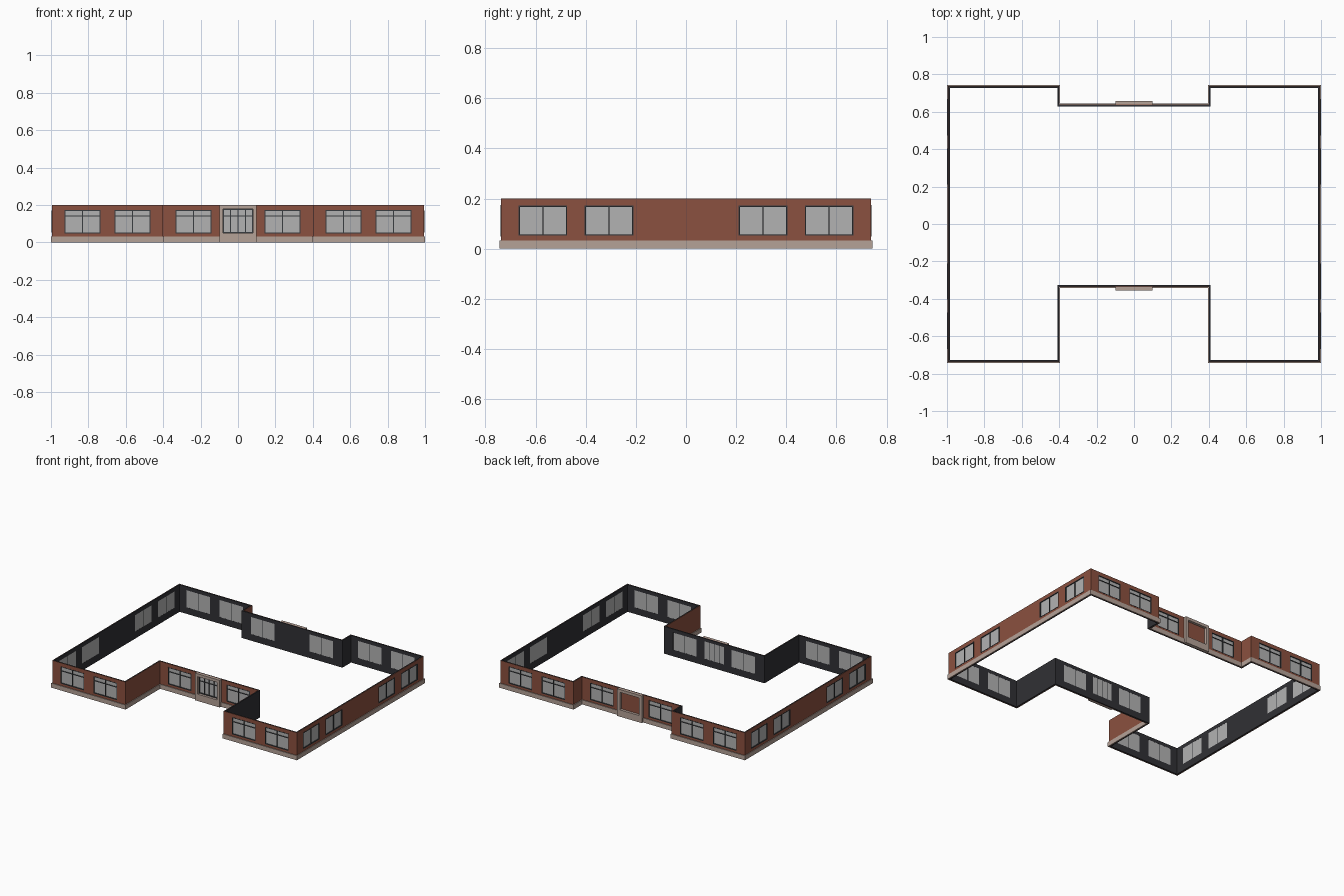
import bpy, bmesh
from mathutils import Vector

if "Cube" in bpy.data.objects:
    bpy.data.objects.remove(bpy.data.objects["Cube"])

H, T, SKIN, PLINTH = 0.2, 0.010, 0.002, 0.005
COLORS = {
    "brick_walls": (0.26, 0.082, 0.05, 1),
    "inner_walls": (0.03, 0.03, 0.035, 1),
    "stone_plinth": (0.46, 0.36, 0.31, 1),
    "door_surrounds": (0.46, 0.36, 0.31, 1),
    "window_frames": (0.04, 0.045, 0.05, 1),
    "window_glass": (0.45, 0.45, 0.45, 1),
}
parts = {name: bmesh.new() for name in COLORS}


class Wall:
    """One straight wall: u runs along it, d goes inward from the face."""

    def __init__(self, a, b, k0, k1):
        self.a = Vector(a)
        self.dir = (Vector(b) - self.a).normalized()
        self.len = (Vector(b) - self.a).length
        self.inward = Vector((-self.dir.y, self.dir.x))
        self.k0, self.k1 = k0, k1

    def point(self, u, d, z):
        # mitre the ends so neighbouring walls meet cleanly
        if u <= 1e-6:
            u = self.k0 * d
        elif u >= self.len - 1e-6:
            u = self.len - self.k1 * d
        p = self.a + self.dir * u + self.inward * d
        return (p.x, p.y, z)

    def box(self, part, u0, u1, d0, d1, z0, z1):
        bm = parts[part]
        v = [bm.verts.new(self.point(u, d, z))
             for z in (z0, z1)
             for u, d in ((u0, d0), (u1, d0), (u1, d1), (u0, d1))]
        for f in ((3, 2, 1, 0), (4, 5, 6, 7), (0, 1, 5, 4),
                  (1, 2, 6, 5), (2, 3, 7, 6), (3, 0, 4, 7)):
            bm.faces.new([v[i] for i in f])

    def layer(self, part, d0, d1, holes):
        # wall skin split around its openings
        u = 0
        for h0, h1, z0, z1 in holes:
            self.box(part, u, h0, d0, d1, 0, H)
            self.box(part, h0, h1, d0, d1, 0, z0)
            self.box(part, h0, h1, d0, d1, z1, H)
            u = h1
        self.box(part, u, self.len, d0, d1, 0, H)

    def border(self, part, u0, u1, z0, z1, w, d0, d1, bottom=None):
        b = w if bottom is None else bottom
        self.box(part, u0, u0 + w, d0, d1, z0, z1)
        self.box(part, u1 - w, u1, d0, d1, z0, z1)
        self.box(part, u0 + w, u1 - w, d0, d1, z0, z0 + b)
        self.box(part, u0 + w, u1 - w, d0, d1, z1 - w, z1)

    def window(self, hole, mullions, transom):
        u0, u1, z0, z1 = hole
        self.box("window_glass", u0, u1, 0.005, T - 0.0005, z0, z1)
        self.border("window_frames", u0, u1, z0, z1, 0.005, -0.001, 0.006)
        for f in mullions:
            c = u0 + (u1 - u0) * f
            self.box("window_frames", c - .002, c + .002, -0.001, T, z0, z1)
        if transom:
            self.box("window_frames", u0, u1, -0.0005, 0.006, 0.139, 0.143)


# Footprint, counter-clockwise, with openings placed along each wall
X, Y, C, F, B = 0.995, 0.738, 0.4, 0.337, 0.638
outline = [(-X, -Y), (-C, -Y), (-C, -F), (C, -F), (C, -Y), (X, -Y),
           (X, Y), (C, Y), (C, B), (-C, B), (-C, Y), (-X, Y)]
wing, middle, side = (0.564, 0.832), (-0.238, 0.238), (-0.571, -0.307, 0.307, 0.571)
n = len(outline)


def turn(i):
    p, q, r = (Vector(outline[(i + j) % n]) for j in (-1, 0, 1))
    return 1 if (q - p).cross(r - q) > 0 else -1


for i in range(n):
    a, b = outline[i], outline[(i + 1) % n]
    wall = Wall(a, b, turn(i), turn((i + 1) % n))
    along_x = a[1] == b[1]
    is_middle = along_x and abs(a[0]) == C and abs(b[0]) == C
    front_door = is_middle and a[1] < 0
    holes = []
    if is_middle:
        holes = [(c + C - .095, c + C + .095, .048, .174) for c in middle]
    elif along_x:
        s = 1 if a[0] + b[0] > 0 else -1
        holes = [(abs(s * c - a[0]) - .096, abs(s * c - a[0]) + .096, .048, .174)
                 for c in wing]
    elif abs(a[0]) == X:
        holes = [(c + Y - .097, c + Y + .097, .052, .172) for c in side]
    for h in holes:
        wall.window(h, (0.5,), along_x)
    if front_door:
        door = (C - .08, C + .08, .05, .178)
        wall.window(door, (0.25, 0.5, 0.75), True)
        holes.append(door)
    holes.sort()
    wall.layer("brick_walls", 0, SKIN, holes)
    wall.layer("inner_walls", SKIN, T, holes)
    wall.box("stone_plinth", 0, wall.len, -PLINTH, 0, 0, 0.033)
    # projecting stone surround; the back one frames a bricked-up doorway
    if is_middle:
        wall.border("door_surrounds", C - .1, C + .1, 0, H, .021, -0.019, 0, 0.05)

# Turn the collected parts into objects
for name, bm in parts.items():
    bmesh.ops.recalc_face_normals(bm, faces=bm.faces)
    mesh = bpy.data.meshes.new(name)
    bm.to_mesh(mesh)
    bm.free()
    mat = bpy.data.materials.new(name)
    mat.diffuse_color = COLORS[name]
    mat.use_nodes = True
    mat.node_tree.nodes["Principled BSDF"].inputs["Base Color"].default_value = mat.diffuse_color
    mesh.materials.append(mat)
    bpy.context.collection.objects.link(bpy.data.objects.new(name, mesh))
